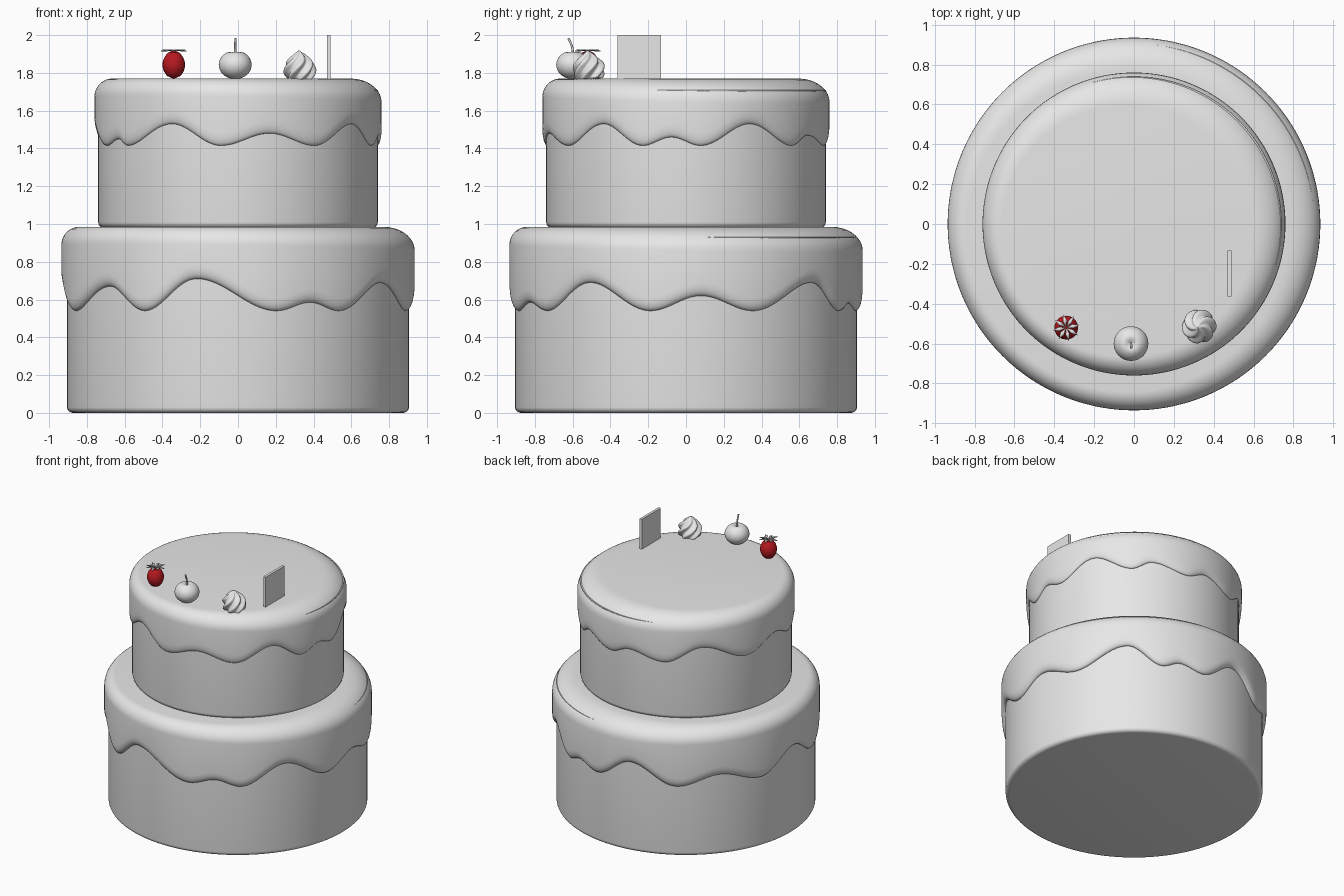
import bpy
import bmesh
from math import sin, cos, pi, radians
from mathutils import Vector

cube = bpy.data.objects.get("Cube")
if cube:
    bpy.data.objects.remove(cube, do_unlink=True)


def material(name, color):
    mat = bpy.data.materials.new(name)
    mat.use_nodes = True
    mat.diffuse_color = color
    mat.node_tree.nodes["Principled BSDF"].inputs["Base Color"].default_value = color
    return mat


grey = material("pale_grey", (0.8, 0.8, 0.8, 1))
red = material("berry_red", (0.47, 0.01, 0.015, 1))


def finish(name, bm, mat, location=(0, 0, 0), sharp=40):
    mesh = bpy.data.meshes.new(name)
    bm.to_mesh(mesh)
    bm.free()
    mesh.shade_smooth()
    mesh.set_sharp_from_angle(angle=radians(sharp))
    mesh.materials.append(mat)
    obj = bpy.data.objects.new(name, mesh)
    obj.location = location
    bpy.context.collection.objects.link(obj)
    return obj


def polar(t, r, z):
    """Point at angle t, counted from the front towards the left."""
    return Vector((r * sin(t), -r * cos(t), z))


def loft(count, steps, point, cap_bottom=True):
    """Skin rings from bottom to top; point(i, t) gives each position."""
    bm = bmesh.new()
    rings = [[bm.verts.new(point(i, 2 * pi * j / count)) for j in range(count)]
             for i in range(steps)]
    for low, high in zip(rings, rings[1:]):
        for j in range(count):
            k = (j + 1) % count
            bm.faces.new((low[j], low[k], high[k], high[j]))
    if cap_bottom:
        bm.faces.new(rings[0][::-1])
    bm.faces.new(rings[-1])
    return bm


def lathe(count, profile):
    return loft(count, len(profile), lambda i, t: polar(t, *profile[i]))


# Cake tiers with a rounded bottom edge
def cake(name, radius, bottom, top):
    b = 0.03
    profile = [(radius - b + b * sin(a * pi / 10), bottom + b - b * cos(a * pi / 10))
               for a in range(6)]
    finish(name, lathe(96, profile + [(radius, top)]), grey)


# Icing caps: wavy lower lip, straight side, soft top edge
def drip_height(t, low_z, waves):
    """Waves hold (trough angle, crest angle, crest height)."""
    knots = []
    for trough, crest, height in waves:
        knots += [(trough, low_z), (crest, height)]
    knots.append((knots[0][0] + 360, low_z))
    deg = t * 180 / pi
    if deg < knots[0][0]:
        deg += 360
    for (a, za), (b, zb) in zip(knots, knots[1:]):
        if a <= deg <= b:
            return za + (zb - za) * (1 - cos(pi * (deg - a) / (b - a))) / 2
    return low_z


def icing(name, radius, inner, top, low_z, waves):
    lip, arc = 6, 10

    def point(i, t):
        z = drip_height(t, low_z, waves)
        soft = (1 - cos(t + pi / 4)) / 2
        width, height = 0.08 + 0.1 * soft, 0.09 + 0.04 * soft
        if i == 0:
            return polar(t, inner - 0.02, z + 0.01)
        if i <= lip:
            a = (i - 1) / (lip - 1) * pi / 2
            return polar(t, inner + (radius - inner) * sin(a), z + 0.07 * (1 - cos(a)))
        a = (i - lip - 1) / (arc - 1) * pi / 2
        return polar(t, radius - width * (1 - cos(a)), top - height * (1 - sin(a)))

    finish(name, loft(240, lip + arc + 1, point, False), grey, sharp=60)


cake("lower_cake", 0.905, 0, 0.93)
cake("upper_cake", 0.74, 0.98, 1.71)
icing("lower_icing", 0.935, 0.905, 0.985, 0.54, [
    (13, 25, 0.585), (36, 56, 0.69), (78, 95, 0.62), (113, 137, 0.69),
    (153, 161, 0.58), (172, 190, 0.69), (211, 230, 0.62), (250, 270, 0.68),
    (289, 312, 0.67), (327, 346, 0.71)])
icing("upper_icing", 0.76, 0.74, 1.77, 1.415, [
    (33, 54, 1.53), (72, 84, 1.46), (96, 117, 1.53), (139, 150, 1.47),
    (170, 183, 1.47), (203, 224, 1.53), (250, 271, 1.5), (291, 302, 1.45),
    (308, 332, 1.53), (353, 373, 1.48)])

# Strawberry with a pitted skin
berry_spot = Vector((-0.34, -0.52, 1.77))
steps = 12
berry = [(0.004 + 0.066 * sin(pi * (i / steps) ** 0.8) ** 0.6 * (0.72 + 0.28 * i / steps),
          0.15 * i / steps) for i in range(steps + 1)]
bm = lathe(20, berry)
pits = [f for f in bm.faces if len(f.verts) == 4 and 0.02 < f.calc_center_median().z < 0.14]
bmesh.ops.inset_individual(bm, faces=pits, thickness=0.003, depth=-0.002)
finish("strawberry", bm, red, berry_spot)

# Strawberry leaf star
bm = bmesh.new()
for n in range(8):
    t = n * pi / 4 + 0.2
    lift = 0.008 * (n % 2)
    base = polar(t, 0.003, 0.15)
    left = polar(t - 0.3, 0.036, 0.155)
    right = polar(t + 0.3, 0.036, 0.155)
    tip = polar(t, 0.07, 0.147 + lift)
    bm.faces.new([bm.verts.new(p) for p in (base, left, tip, right)])
bmesh.ops.recalc_face_normals(bm, faces=bm.faces)
leaves = finish("strawberry_leaves", bm, grey, berry_spot)
leaves.modifiers.new("thickness", "SOLIDIFY").thickness = 0.004

# Cherry with a dimpled top
cherry_spot = Vector((-0.015, -0.6, 1.843))
cherry = []
for i in range(21):
    a = pi * i / 20
    r = 0.002 + 0.085 * sin(a)
    cherry.append((r, -0.075 * cos(a) - 0.025 * max(0, 1 - r / 0.05) ** 2 * (i > 10)))
finish("cherry", lathe(32, cherry), grey, cherry_spot)

# Cherry stem
curve = bpy.data.curves.new("cherry_stem", "CURVE")
curve.dimensions = "3D"
curve.bevel_depth = 0.006
curve.bevel_resolution = 2
curve.use_fill_caps = True
spline = curve.splines.new("BEZIER")
spline.bezier_points.add(2)
path = [(0, 0, 0.04), (0, -0.002, 0.09), (0.002, -0.022, 0.14)]
for knot, co in zip(spline.bezier_points, path):
    knot.co = co
    knot.handle_left_type = knot.handle_right_type = "AUTO"
curve.materials.append(grey)
stem = bpy.data.objects.new("cherry_stem", curve)
stem.location = cherry_spot
bpy.context.collection.objects.link(stem)

# Twisted cream swirl
swirl = 18


def swirl_point(i, t):
    h = i / swirl
    body = 0.055 + 0.09 * h - 0.15 * h * h if h < 0.4 else 0.067 * cos((h - 0.4) / 0.6 * pi / 2)
    r = 0.004 + body * (1 + 0.16 * cos(6 * t)) * 1.05
    return polar(t + 2 * h, r, 0.15 * h)


cream = finish("cream_swirl", loft(72, swirl + 1, swirl_point), grey, (0.33, -0.51, 1.768))
cream.rotation_euler = (0.08, -0.06, 0)

# Upright wafer plate
bm = bmesh.new()
bmesh.ops.create_cube(bm, size=1)
bmesh.ops.scale(bm, vec=(0.02, 0.23, 0.24), verts=bm.verts)
finish("wafer_plate", bm, grey, (0.48, -0.248, 1.88))
